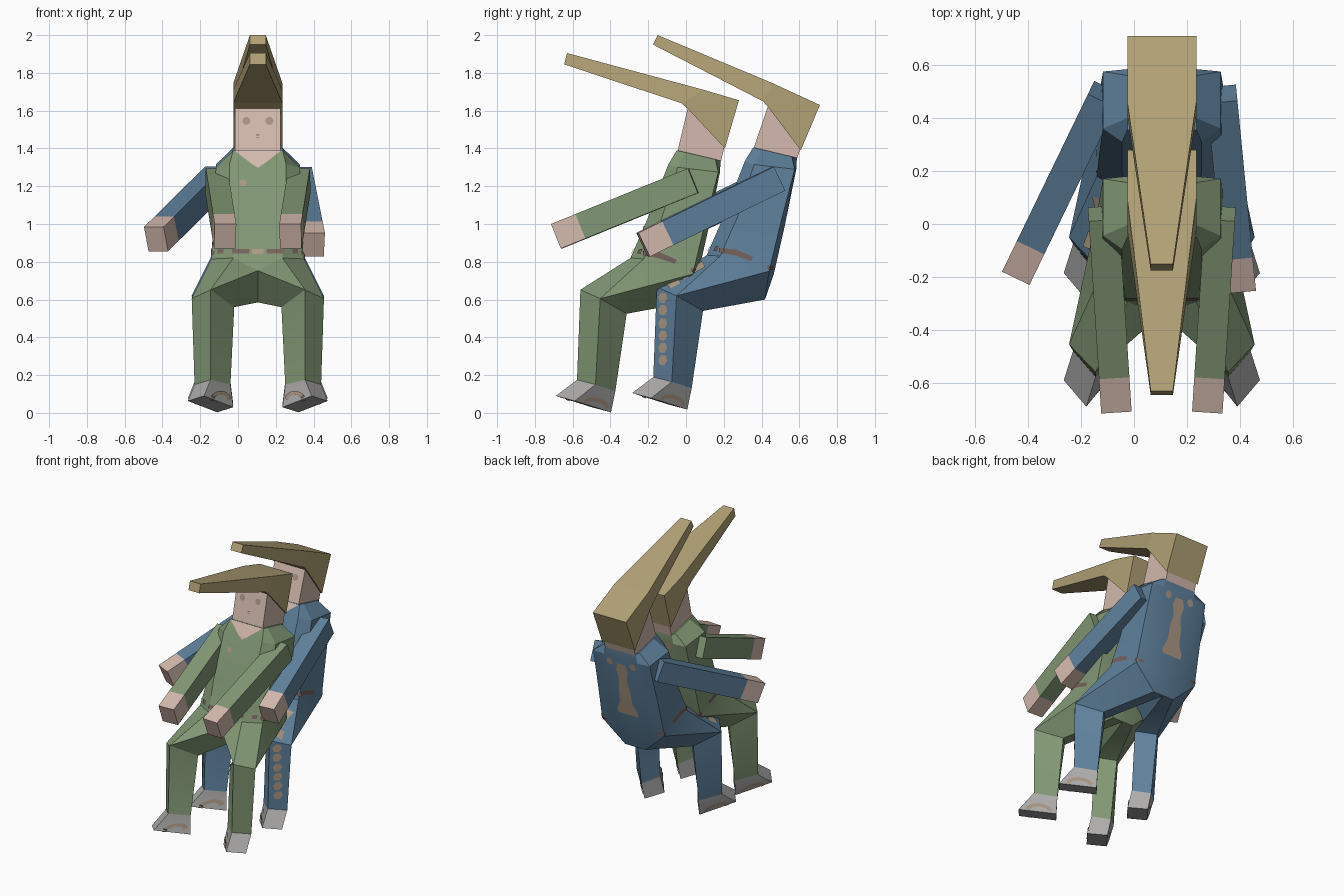
import bpy, bmesh, math
from mathutils import Vector
from mathutils.bvhtree import BVHTree

if "Cube" in bpy.data.objects:
    bpy.data.objects.remove(bpy.data.objects["Cube"])

CX = 0.105  # shared centre line of both seated figures


def material(name, rgb):
    lin = [(c / 255 / 12.92) if c < 11 else ((c / 255 + 0.055) / 1.055) ** 2.4 for c in rgb]
    m = bpy.data.materials.new(name)
    m.diffuse_color = (*lin, 1)
    m.use_nodes = True
    m.node_tree.nodes["Principled BSDF"].inputs["Base Color"].default_value = m.diffuse_color
    return m


GREEN = material("green_cloth", (129, 151, 116))
BLUE = material("blue_cloth", (94, 128, 155))
SKIN = material("skin", (211, 185, 173))
KHAKI = material("khaki_hat", (177, 161, 117))
GREY = material("grey_shoe", (172, 171, 170))
BROWN = material("brown_belt", (118, 98, 92))
TAN = material("tan_trim", (172, 153, 132))
EYE = material("eye_taupe", (168, 148, 138))


def finish(bm, name, mats, smooth=False):
    bmesh.ops.recalc_face_normals(bm, faces=bm.faces[:])
    me = bpy.data.meshes.new(name)
    bm.to_mesh(me)
    bm.free()
    ob = bpy.data.objects.new(name, me)
    bpy.context.collection.objects.link(ob)
    for m in mats:
        me.materials.append(m)
    if smooth:
        bpy.ops.object.select_all(action='DESELECT')
        ob.select_set(True)
        bpy.context.view_layer.objects.active = ob
        bpy.ops.object.shade_smooth_by_angle(angle=math.radians(22))
    return ob


def loft(bm, rings, closed, mat=0):
    for a, b in zip(rings, rings[1:]):
        n = len(a)
        for i in range(n if closed else n - 1):
            j = (i + 1) % n
            bm.faces.new((a[i], a[j], b[j], b[i])).material_index = mat


# Half cross-sections, from front to back: (x from centre line, y, z)
TORSO = [
    [(.13, .355, 1.405), (.13, .40, 1.395), (.13, .56, 1.357), (.12, .587, 1.35)],
    [(.15, .31, 1.33), (.222, .36, 1.315), (.222, .575, 1.29), (.13, .584, 1.29)],
    [(.15, .195, 1.03), (.235, .27, 1.03), (.235, .50, 1.0), (.14, .525, 1.0)],
    [(.13, .11, .835), (.245, .18, .83), (.245, .44, .75), (.13, .465, .735)],
]
# Leg sections: front, outer, back and inner corner at knee, ankle and sole
LEG = [
    [(.25, -.155, .667), (.35, -.05, .62), (.225, .09, .54), (.125, -.015, .575)],
    [(.25, -.173, .19), (.335, -.075, .165), (.225, .03, .13), (.145, -.07, .165)],
    [(.285, -.285, .105), (.37, -.185, .078), (.215, .007, .018), (.13, -.095, .045)],
]


def body(name, cloth, off):
    bm = bmesh.new()
    V = lambda p: bm.verts.new(Vector(p) + off)
    rings = []
    for r in TORSO:
        r = [(0, *r[0][1:])] + r + [(0, *r[-1][1:])]
        rings.append([V(p) for p in r])
    loft(bm, rings, False)
    bm.faces.new(rings[0])
    legs = [[V(p) for p in r] for r in LEG]
    loft(bm, legs[:2], True, 0)
    loft(bm, legs[1:], True, 1)
    bm.faces.new(legs[2]).material_index = 1
    # thighs and seat joining waist to knees
    fc, f, sf, sb, b, bc = rings[3]
    F, O, K, I = legs[0]
    crotch, seat, seat_c = V((0, .065, .768)), V((.08, .418, .60)), V((0, .418, .60))
    for face in ((fc, f, crotch), (f, F, crotch), (f, sf, O, F), (sf, sb, O), (sb, K, O),
                 (sb, seat, K), (K, seat, I), (I, seat, seat_c), (F, I, seat_c, crotch),
                 (sb, b, seat), (b, bc, seat_c, seat)):
        bm.faces.new(face)
    bmesh.ops.mirror(bm, geom=bm.verts[:] + bm.edges[:] + bm.faces[:], axis='X', merge_dist=1e-4)
    bmesh.ops.translate(bm, verts=bm.verts[:], vec=(CX, 0, 0))
    bmesh.ops.recalc_face_normals(bm, faces=bm.faces[:])
    tree = BVHTree.FromBMesh(bm)
    return finish(bm, name, [cloth, GREY], True), tree


def prism(name, pts, splits, mat):
    """Side profile of (y, z, half width) closed across x; splits are side faces."""
    bm = bmesh.new()
    L, R = ([bm.verts.new((CX + s * w, y, z)) for y, z, w in pts] for s in (-1, 1))
    for i in range(len(pts)):
        j = (i + 1) % len(pts)
        bm.faces.new((L[i], L[j], R[j], R[i]))
    for s in splits:
        bm.faces.new([L[i] for i in s])
        bm.faces.new([R[i] for i in s])
    return finish(bm, name, [mat])


def box_between(name, a, b, mat, w=.115, h=.14):
    d = (b - a).normalized()
    side = d.cross(Vector((0, 0, 1))).normalized()
    up = side.cross(d)
    bm = bmesh.new()
    rings = [[bm.verts.new(p + side * (x * w / 2) + up * (z * h / 2))
              for x, z in ((-1, -1), (1, -1), (1, 1), (-1, 1))] for p in (a, b)]
    loft(bm, rings, True)
    for r in rings:
        bm.faces.new(r)
    return finish(bm, name, [mat])


def arm(name, a, b, cloth):
    a, b = Vector(a), Vector(b)
    wrist = b - (b - a).normalized() * .14
    box_between(name + "_sleeve", a, wrist, cloth)
    box_between(name + "_hand", wrist, b, SKIN)


VIEW = {'front': lambda p: (Vector((p[0], -3, p[1])), Vector((0, 1, 0))),
        'back': lambda p: (Vector((p[0], 3, p[1])), Vector((0, -1, 0))),
        'right': lambda p: (Vector((3, p[0], p[1])), Vector((-1, 0, 0))),
        'left': lambda p: (Vector((-3, p[0], p[1])), Vector((1, 0, 0)))}


def ribbon(name, tree, view, path, mat, steps=4):
    """Thin plate laid on the surface along a path of (a, b, half width)."""
    pts = []
    for p, q in zip(path, path[1:]):
        pts += [Vector(p).lerp(Vector(q), k / steps) for k in range(steps)]
    pts.append(Vector(path[-1]))
    bm = bmesh.new()
    rows = []
    for i, p in enumerate(pts):
        t = (pts[min(i + 1, len(pts) - 1)] - pts[max(i - 1, 0)]).xy.normalized()
        n = Vector((-t.y, t.x))
        row = []
        for s in (-1, 0, 1):
            o, d = VIEW[view](p.xy + n * s * p.z)
            loc, nor, _, _ = tree.ray_cast(o, d)
            if loc:
                row.append(bm.verts.new(loc + (nor if nor.dot(d) < 0 else -nor) * .005))
        if len(row) == 3:
            rows.append(row)
    loft(bm, rows, False)
    return finish(bm, name, [mat])


def dot(name, tree, view, a, b, r, mat):
    path = [(a, b + r * math.cos(t), max(r * math.sin(t), .001))
            for t in (math.pi * k / 6 for k in range(7))]
    return ribbon(name, tree, view, path, mat, 1)


FIGURES = {
    "front": dict(cloth=GREEN, off=Vector((0, -.404, -.015)),
                  hat=[(-.645, 1.845, .042), (-.026, 1.64, .13), (.01, 1.61, .13), (.206, 1.40, .13),
                       (.28, 1.655, .13), (.095, 1.71, .13), (-.63, 1.905, .042)],
                  head=[(-.046, 1.38), (.012, 1.625), (.204, 1.41), (.185, 1.33)],
                  arms=[((.325, .04, 1.23), (.278, -.685, .935)), ((-.115, .04, 1.23), (-.068, -.685, .935))]),
    "rear": dict(cloth=BLUE, off=Vector((0, 0, 0)),
                 hat=[(-.175, 1.95, .042), (.407, 1.65, .13), (.434, 1.62, .13), (.608, 1.39, .13),
                      (.709, 1.63, .13), (.46, 1.745, .13), (-.15, 2.0, .042)],
                 head=[(.354, 1.39), (.436, 1.63), (.606, 1.40), (.586, 1.34)],
                 arms=[((.33, .49, 1.24), (.40, -.227, .89)), ((-.11, .49, 1.24), (-.434, -.18, .92))]),
}

for tag, f in FIGURES.items():
    dy, dz = f["off"].y, f["off"].z
    _, tree = body(tag + "_suit_and_shoes", f["cloth"], f["off"])
    # head and long-billed hat
    head = prism(tag + "_head", [(y, z, .12) for y, z in f["head"]], [(0, 1, 2, 3)], SKIN)
    prism(tag + "_hat", f["hat"], [(0, 1, 5, 6), (1, 2, 3, 4, 5)], KHAKI)
    for side, (a, b) in zip(("left", "right"), f["arms"]):
        arm(f"{tag}_{side}_arm", a, b, f["cloth"])
    # face
    bm = bmesh.new()
    bm.from_mesh(head.data)
    face = BVHTree.FromBMesh(bm)
    bm.free()
    for s in (-1, 1):
        dot(tag + "_eye", face, 'front', CX + s * .061, 1.545 + dz + .015, .021, EYE)
    for z in (1.458, 1.47):
        ribbon(tag + "_mouth", face, 'front', [(CX - .009, z, .002), (CX + .009, z, .002)], BROWN)
    # open collar, badge, belt and buckle
    ribbon(tag + "_collar", tree, 'front', [(CX, 1.402 + dz, .125), (CX, 1.33 + dz, .03),
                                            (CX, 1.312 + dz, .001)], SKIN)
    dot(tag + "_badge", tree, 'front', .026, 1.23 + dz, .018, TAN)
    zb = .868 + dz
    for a, b in ((-.105, -.075), (-.03, .06), (.15, .24), (.285, .315)):
        ribbon(tag + "_belt", tree, 'front', [(a, zb, .012), (b, zb, .012)], BROWN)
    ribbon(tag + "_buckle", tree, 'front', [(.075, zb, .013), (.135, zb, .013)], TAN)
    for side, s in (("right", 1), ("left", -1)):
        ribbon(tag + "_side_belt", tree, side, [(.18 + dy, .86 + dz, .012), (.26 + dy, .85 + dz, .016),
                                                (.35 + dy, .815 + dz, .012)], BROWN)
        ribbon(tag + "_rear_belt", tree, side, [(.43 + dy, .775 + dz, .01), (.455 + dy, .765 + dz, .01)], BROWN)
        # arched shoe trim, outer and inner
        arc = [math.pi * k / 6 for k in range(7)]
        ribbon(tag + "_shoe_trim", tree, side, [(-.075 + dy - .06 * math.cos(t), .053 + dz + .035 * math.sin(t)
                                                 + .012 * math.cos(t), .01) for t in arc], TAN, 1)
        ribbon(tag + "_shoe_trim", tree, 'front', [(CX + s * (.20 - .045 * math.cos(t)),
                                                    .085 + dz + .035 * math.sin(t), .01) for t in arc], TAN, 1)
        if tag == "rear":
            # broken stripe down thigh and shin
            for z in (.61, .545, .475, .41, .345, .28):
                ribbon("leg_stripe", tree, side, [(-.115, z + .025, .012), (-.12, z, .024),
                                                  (-.125, z - .027, .012)], TAN, 2)
            for y, z in ((-.06, .685), (.01, .735), (.07, .77)):
                ribbon("thigh_stripe", tree, side, [(y - .03, z - .02, .015), (y + .025, z + .015, .018)], TAN, 2)

    # pale motif on the back
    ribbon(tag + "_back_motif", tree, 'back', [(CX, 1.25, .03), (CX, 1.2, .045), (CX, 1.13, .03), (CX, 1.05, .045),
                                               (CX, .95, .05), (CX, .89, .08), (CX, .86, .075)], TAN)
    for s in (-1, 1):
        dot(tag + "_back_dot", tree, 'back', CX + s * .09, 1.25, .025, TAN)
